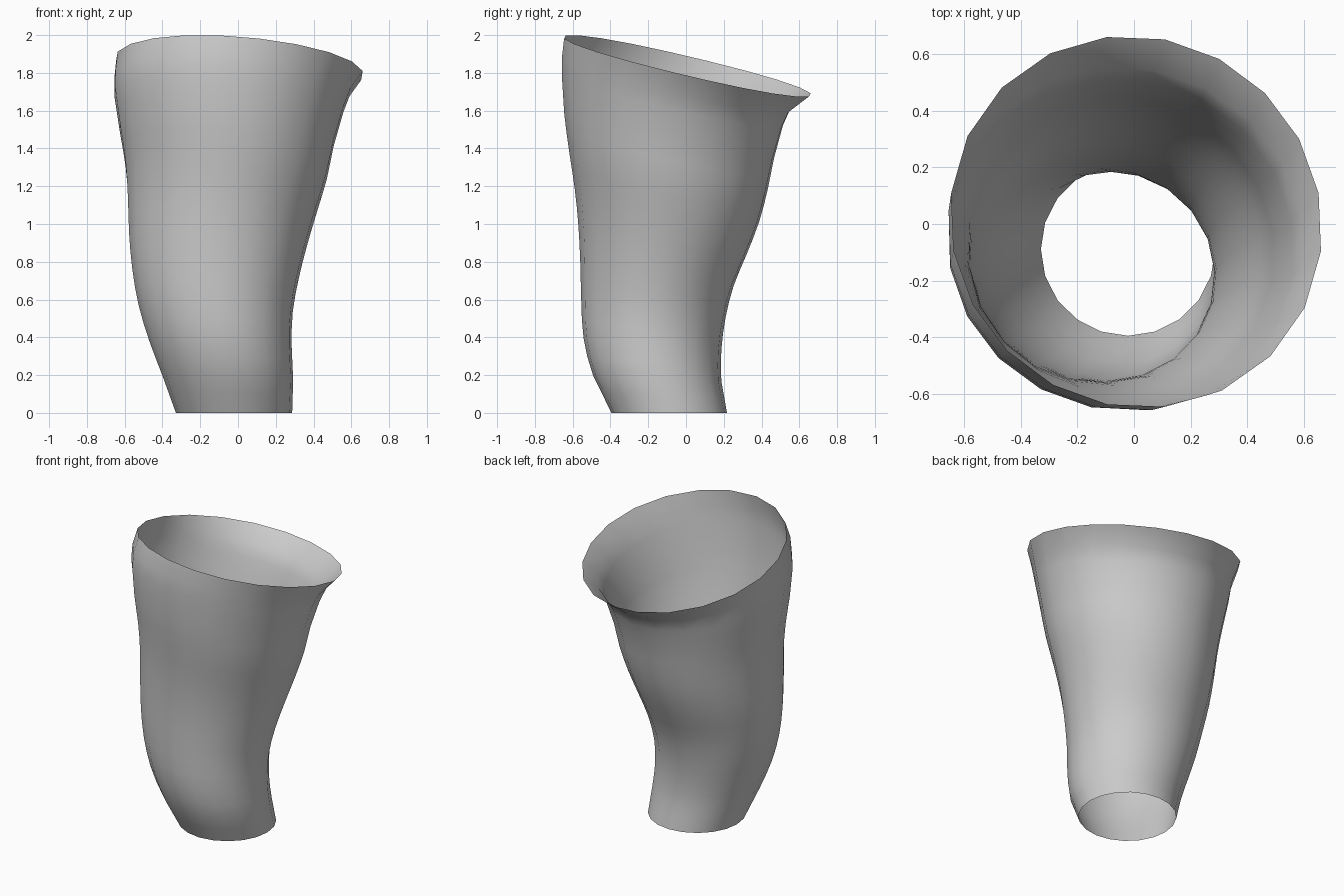
import bpy, bmesh, math

if "Cube" in bpy.data.objects:
    bpy.data.objects.remove(bpy.data.objects["Cube"])

SIDES = 20
# wall outline up the tube: height fraction, left x, right x, front y, back y
RINGS = [
    (0, -.327, .285, -.393, .215), (.1, -.395, .29, -.49, .185), (.2, -.467, .282, -.54, .185),
    (.3, -.524, .288, -.552, .207), (.4, -.558, .32, -.557, .25), (.5, -.576, .365, -.567, .32),
    (.6, -.583, .418, -.587, .385), (.7, -.597, .472, -.617, .43), (.8, -.627, .51, -.643, .465),
    (.9, -.655, .562, -.656, .512), (.95, -.655, .596, -.656, .55), (1, -.645, .66, -.645, .66),
]


def smooth_rows(rows):
    """Add one curved in-between row after each row of the main wall."""
    out = []
    for i in range(len(rows) - 1):
        p, q = rows[i], rows[i + 1]
        a, b = rows[max(i - 1, 0)], rows[min(i + 2, len(rows) - 1)]
        out.append(p)
        if q[0] <= .9:
            out.append(tuple((9 * (m + n) - l - r) / 16 if 0 < i < 8 else (m + n) / 2
                             for l, m, n, r in zip(a, p, q, b)))
    return out + [rows[-1]]


def ring(bm, row):
    """One slanted ring of the tube; the slant grows towards the rim."""
    t, x0, x1, y0, y1 = row
    verts = []
    for k in range(SIDES):
        a = math.tau * (k + 0.5 * t) / SIDES
        c, s = math.cos(a), math.sin(a)
        # the lean makes each ring slightly oval across the diagonal
        d = math.sin(2 * a)
        oval = (0.022 - 0.012 * c * (1 - t)) * min(1, t / .1) if d < 0 else 0.02 * t
        f = 1.006 - oval * d
        x = (x0 + x1) / 2 + (x1 - x0) / 2 * f * c
        y = (y0 + y1) / 2 + (y1 - y0) / 2 * f * s
        verts.append(bm.verts.new((x, y, t * (1.837 - 0.052 * c - 0.155 * s))))
    return verts


def bridge(bm, low, high):
    for k in range(SIDES):
        n = (k + 1) % SIDES
        bm.faces.new((low[k], low[n], high[n], high[k]))


# Paper-thin tube, open at the foot and the rim
bm = bmesh.new()
loops = [ring(bm, r) for r in smooth_rows(RINGS)]
for low, high in zip(loops, loops[1:]):
    bridge(bm, low, high)
for f in bm.faces:
    f.smooth = True

mesh = bpy.data.meshes.new("curved_sleeve")
bm.to_mesh(mesh)
bm.free()
sleeve = bpy.data.objects.new("curved_sleeve", mesh)
bpy.context.collection.objects.link(sleeve)
